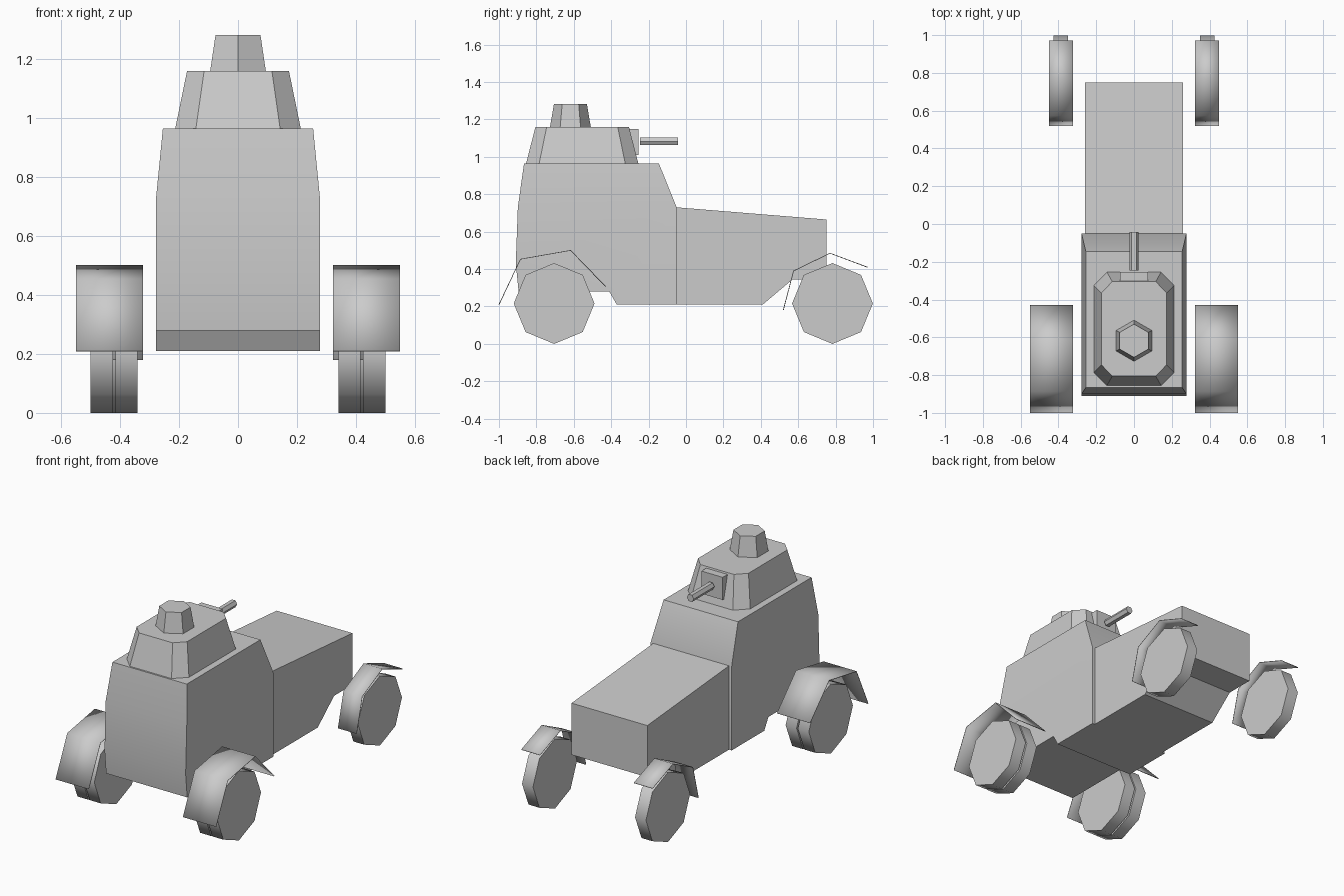
import bpy
import bmesh
from math import cos, sin, pi, radians

cube = bpy.data.objects.get("Cube")
if cube:
    bpy.data.objects.remove(cube, do_unlink=True)

grey = bpy.data.materials.new("plain grey")
grey.use_nodes = True
grey.diffuse_color = (0.6, 0.6, 0.6, 1)
grey.node_tree.nodes["Principled BSDF"].inputs["Base Color"].default_value = (0.6, 0.6, 0.6, 1)


def loft(name, rings, smooth=30, closed=True, split_z=None):
    """Skin between rings of points; closed rings are capped at both ends."""
    bm = bmesh.new()
    loops = [[bm.verts.new(p) for p in ring] for ring in rings]
    n = len(loops[0])
    for a, b in zip(loops, loops[1:]):
        for i in range(n if closed else n - 1):
            j = (i + 1) % n
            bm.faces.new((a[i], a[j], b[j], b[i]))
    if closed:
        bm.faces.new(loops[0][::-1])
        bm.faces.new(loops[-1])
    if split_z is not None:
        bmesh.ops.connect_verts(bm, verts=[v for v in bm.verts if abs(v.co.z - split_z) < 0.001])
    bmesh.ops.recalc_face_normals(bm, faces=bm.faces[:])
    mesh = bpy.data.meshes.new(name)
    bm.to_mesh(mesh)
    bm.free()
    mesh.materials.append(grey)
    obj = bpy.data.objects.new(name, mesh)
    bpy.context.collection.objects.link(obj)
    bpy.ops.object.select_all(action='DESELECT')
    obj.select_set(True)
    bpy.context.view_layer.objects.active = obj
    bpy.ops.object.shade_smooth_by_angle(angle=radians(smooth))
    return obj


def across(profile, x0, x1):
    """Two copies of a side profile, one at each x."""
    return [[(x, y, z) for y, z in profile] for x in (x0, x1)]


def polygon(r, sides, cy, cz, turn=0):
    return [(cy + r * cos(turn + 2 * pi * i / sides), cz + r * sin(turn + 2 * pi * i / sides))
            for i in range(sides)]


# Cabin, tapering inwards above the waist line
WAIST = 0.73
cabin = [(-0.05, 0.21), (-0.05, WAIST), (-0.145, 0.965), (-0.866, 0.965), (-0.899, WAIST),
         (-0.91, 0.43), (-0.895, 0.28), (-0.41, 0.28), (-0.37, 0.21)]
loft("cabin", [[(s * (0.255 if z > WAIST else 0.278), y, z) for y, z in cabin] for s in (-1, 1)],
     split_z=WAIST)

# Engine hood
hood = [(-0.05, 0.21), (0.41, 0.21), (0.57, 0.345), (0.75, 0.345), (0.75, 0.665), (-0.05, WAIST)]
loft("hood", across(hood, -0.26, 0.26))


# Turret with cut corners
def cut_rect(hx, hy, cx, cy, z):
    quarter = [(hx, hy - cy), (hx - cx, hy)]
    pts = quarter + [(-x, y) for x, y in quarter[::-1]]
    pts += [(-x, -y) for x, y in pts]
    return [(x, y - 0.555, z) for x, y in pts]


loft("turret", [cut_rect(0.213, 0.3, 0.07, 0.07, 0.965), cut_rect(0.173, 0.25, 0.058, 0.06, 1.16)])

# Hatch tower on the turret
loft("cupola", [[(x, y, z) for y, x in polygon(r, 6, -0.618, 0)]
                for r, z in ((0.109, 1.16), (0.088, 1.283))])

# Gun and its mounting block
loft("gun_mount", across([(-0.33, 1.01), (-0.255, 1.01), (-0.255, 1.15), (-0.33, 1.15)], -0.073, 0.073))
loft("gun_barrel", [[(x, y, z) for x, z in polygon(0.024, 6, 0, 1.083)] for y in (-0.245, -0.042)])

# Wheels and bent sheet mudguards on both sides
twin_guard = [(-1.0, 0.21), (-0.885, 0.453), (-0.617, 0.5), (-0.43, 0.307)]
single_guard = [(0.52, 0.18), (0.575, 0.39), (0.77, 0.485), (0.97, 0.41)]
for side, s in (("left", 1), ("right", -1)):
    for part, y, x0, x1 in (("single_wheel", 0.783, 0.35, 0.425),
                            ("twin_wheel_inner", -0.705, 0.341, 0.416),
                            ("twin_wheel_outer", -0.705, 0.425, 0.5)):
        loft(f"{part}_{side}", across(polygon(0.216, 8, y, 0.216), s * x0, s * x1), smooth=50)
    for part, path, x0, x1 in (("twin_mudguard", twin_guard, 0.323, 0.55),
                               ("single_mudguard", single_guard, 0.322, 0.45)):
        guard = loft(f"{part}_{side}", across(path, s * x0, s * x1), closed=False, smooth=10)
        sheet = guard.modifiers.new("sheet thickness", 'SOLIDIFY')
        sheet.thickness = 0.004
        sheet.offset = 0
